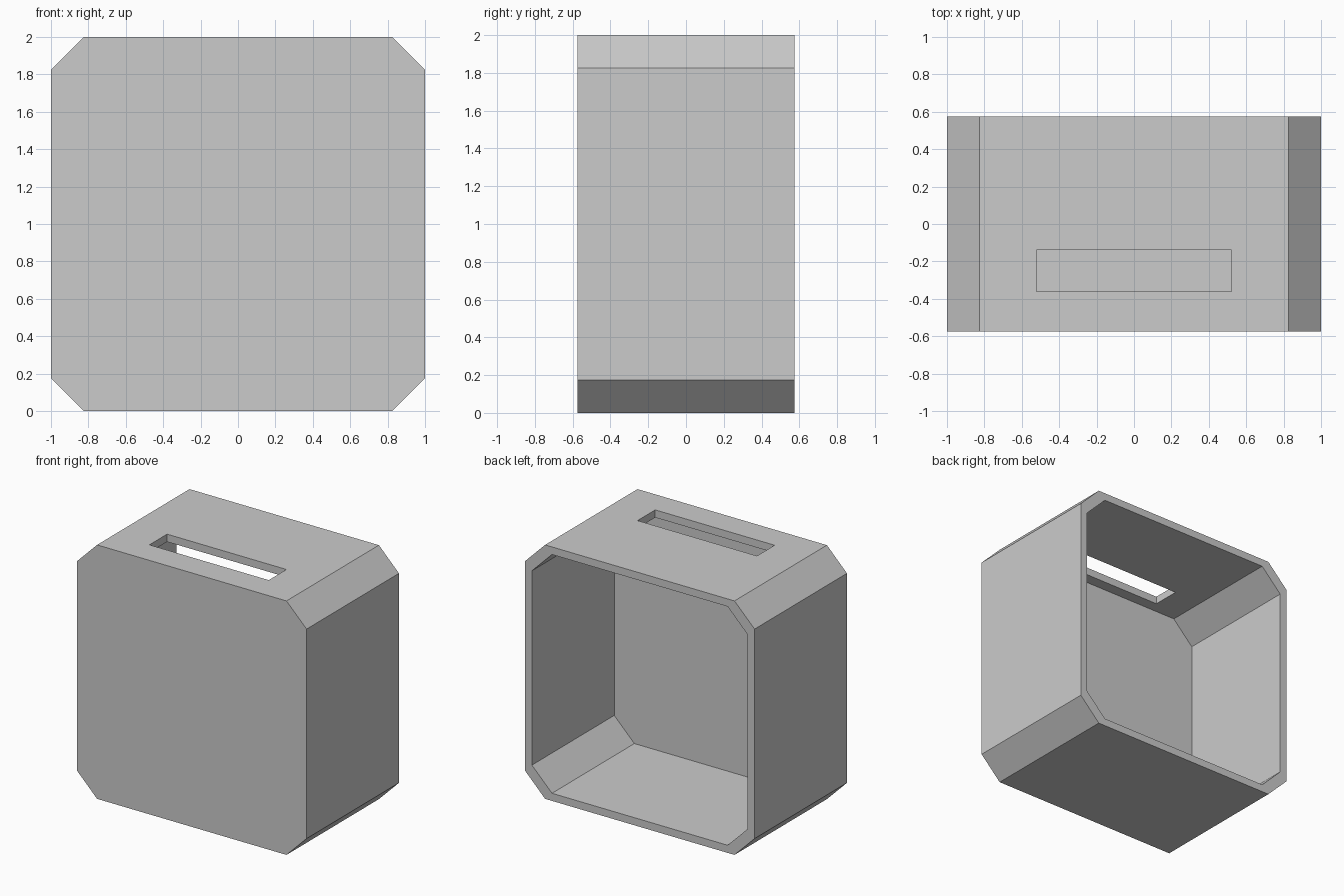
import bpy
import bmesh

default = bpy.data.objects.get("Cube")
if default:
    bpy.data.objects.remove(default, do_unlink=True)

HALF = 1.0       # half width and half height
DEPTH = 0.575    # half depth
CHAMFER = 0.175
WALL = 0.06      # side walls
FRONT = 0.125    # front panel

grey = bpy.data.materials.new("light_grey")
grey.use_nodes = True
grey.diffuse_color = (0.6, 0.6, 0.6, 1)
grey.node_tree.nodes["Principled BSDF"].inputs["Base Color"].default_value = (0.6, 0.6, 0.6, 1)


def prism(name, half, chamfer, y0, y1):
    """Chamfered square in x and z, extruded along y."""
    s = half - chamfer
    outline = [(s, -half), (half, -s), (half, s), (s, half),
               (-s, half), (-half, s), (-half, -s), (-s, -half)]
    bm = bmesh.new()
    face = bm.faces.new([bm.verts.new((x, y0, z + HALF)) for x, z in outline])
    ext = bmesh.ops.extrude_face_region(bm, geom=[face])
    verts = [v for v in ext["geom"] if isinstance(v, bmesh.types.BMVert)]
    bmesh.ops.translate(bm, verts=verts, vec=(0, y1 - y0, 0))
    bmesh.ops.recalc_face_normals(bm, faces=bm.faces)
    return finish(bm, name)


def box(name, low, high):
    bm = bmesh.new()
    bmesh.ops.create_cube(bm, size=1)
    for v in bm.verts:
        v.co = [high[i] if v.co[i] > 0 else low[i] for i in range(3)]
    return finish(bm, name)


def finish(bm, name):
    mesh = bpy.data.meshes.new(name)
    bm.to_mesh(mesh)
    bm.free()
    mesh.materials.append(grey)
    obj = bpy.data.objects.new(name, mesh)
    bpy.context.collection.objects.link(obj)
    return obj


def cut(target, cutter):
    cutter.hide_render = True
    mod = target.modifiers.new("cut", "BOOLEAN")
    mod.operation = "DIFFERENCE"
    mod.solver = "EXACT"
    mod.object = cutter
    bpy.context.view_layer.objects.active = target
    bpy.ops.object.modifier_apply(modifier=mod.name)
    bpy.data.objects.remove(cutter, do_unlink=True)


# Open-backed casing with a slot through the top wall
casing = prism("casing", HALF, CHAMFER, -DEPTH, DEPTH)
cut(casing, prism("cavity_cutter", HALF - WALL, CHAMFER, FRONT - DEPTH, DEPTH + 0.2))
cut(casing, box("slot_cutter", (-0.52, -0.36, 1.7), (0.52, -0.14, 2.2)))
